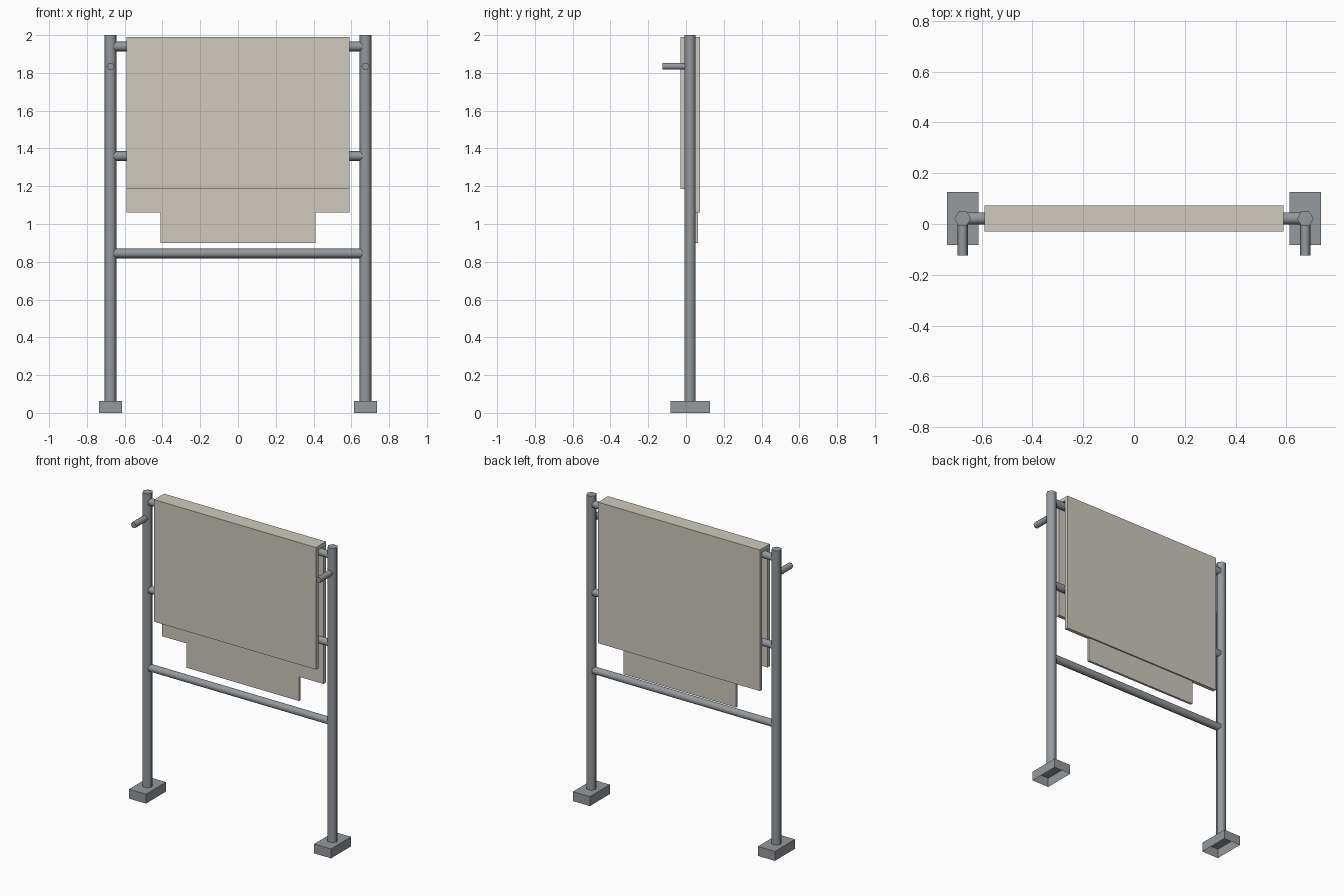
import bpy, bmesh, math
from mathutils import Vector

if "Cube" in bpy.data.objects:
    bpy.data.objects.remove(bpy.data.objects["Cube"])

YC = 0.0215   # depth centre of the frame
PX = 0.675    # post offset in x


def material(name, col):
    m = bpy.data.materials.new(name)
    m.diffuse_color = (*col, 1)
    m.use_nodes = True
    m.node_tree.nodes["Principled BSDF"].inputs["Base Color"].default_value = m.diffuse_color
    return m


STEEL = material("steel", (0.30, 0.32, 0.34))
BOARD = material("board", (0.62, 0.59, 0.52))


def tube(name, a, b, r, turn=0.0):
    """Six-sided smooth tube from a to b."""
    a, b = Vector(a), Vector(b)
    d = b - a
    bpy.ops.mesh.primitive_cylinder_add(vertices=6, radius=r, depth=d.length)
    o = bpy.context.object
    o.name = name
    # first vertex on local +x
    for v in o.data.vertices:
        x, y, z = v.co
        ang = math.atan2(y, x) - math.pi / 2 + turn
        v.co = (r * math.cos(ang), r * math.sin(ang), z)
    o.location = (a + b) / 2
    o.rotation_euler = d.to_track_quat('Z', 'Y').to_euler()
    if abs(d.z) > 0.5 * d.length:
        o.rotation_euler = (0, 0, 0)
    bpy.ops.object.shade_smooth_by_angle(angle=math.radians(65))
    o.data.materials.append(STEEL)
    return o


def extruded(name, pts, to3d, shift):
    """Solid made from a flat outline pushed along shift."""
    bm = bmesh.new()
    f = bm.faces.new([bm.verts.new(to3d(*p)) for p in pts])
    res = bmesh.ops.extrude_face_region(bm, geom=[f])
    vs = [g for g in res["geom"] if isinstance(g, bmesh.types.BMVert)]
    bmesh.ops.translate(bm, verts=vs, vec=shift)
    bmesh.ops.recalc_face_normals(bm, faces=bm.faces[:])
    me = bpy.data.meshes.new(name)
    bm.to_mesh(me)
    bm.free()
    o = bpy.data.objects.new(name, me)
    bpy.context.collection.objects.link(o)
    me.materials.append(BOARD)
    return o


# posts, handles and hollow feet on both sides
for side, s in (("left", -1), ("right", 1)):
    x = s * PX
    tube(side + "_post", (x, YC, 0.06), (x, YC, 2.0), 0.0325)
    tube(side + "_handle", (x, YC, 1.835), (x, -0.125, 1.835), 0.02)
    bm = bmesh.new()
    bmesh.ops.create_cube(bm, size=1)
    for v in bm.verts:
        v.co = (x + v.co.x * 0.124, YC + v.co.y * 0.209, 0.031 + v.co.z * 0.062)
    low = [f for f in bm.faces if f.normal.z < -0.9 or f.calc_center_median().z < 0.001]
    bmesh.ops.delete(bm, geom=low, context='FACES_ONLY')
    me = bpy.data.meshes.new(side + "_foot")
    bm.to_mesh(me)
    bm.free()
    me.materials.append(STEEL)
    bpy.context.collection.objects.link(bpy.data.objects.new(side + "_foot", me))

# three cross bars
for name, z in (("lower_bar", 0.845), ("middle_bar", 1.36), ("upper_bar", 1.94)):
    tube(name, (-0.66, YC, z), (0.66, YC, z), 0.0265, math.pi / 2)

# folded board hung over the upper bar: front leaf, top, longer back leaf
profile = [(-0.03, 1.185), (-0.03, 1.99), (0.073, 1.99), (0.073, 1.06),
           (0.049, 1.06), (0.049, 1.966), (-0.006, 1.966), (-0.006, 1.185)]
extruded("folded_board", profile, lambda y, z: (-0.59, y, z), (1.18, 0, 0))

# narrower tab below the back leaf
tab = [(-0.41, 0.9), (0.41, 0.9), (0.41, 1.06), (-0.41, 1.06)]
extruded("lower_tab", tab, lambda x, z: (x, 0.049, z), (0, 0.015, 0))
